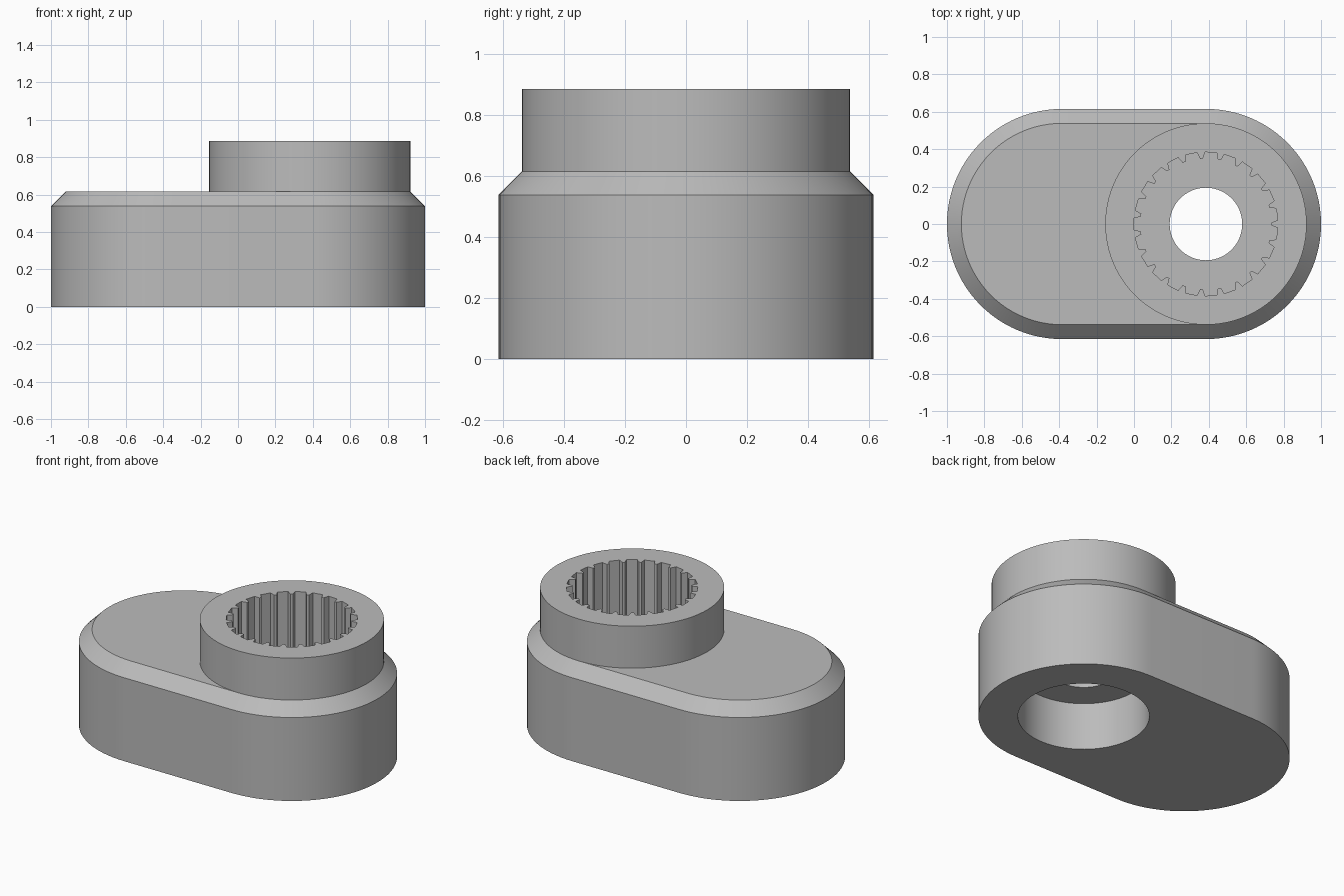
import bpy
import bmesh
from math import cos, sin, pi, radians
from mathutils import Vector

cube = bpy.data.objects.get("Cube")
if cube:
    bpy.data.objects.remove(cube, do_unlink=True)

U = 2 / 26            # design unit
CX = 5 * U            # centre of each rounded end
HALF = 48             # segments in a half circle
TEETH = 23

grey = bpy.data.materials.new("plain_grey")
grey.use_nodes = True
colour = (0.5, 0.5, 0.5, 1)
grey.diffuse_color = colour
grey.node_tree.nodes["Principled BSDF"].inputs["Base Color"].default_value = colour

bm = bmesh.new()


def arc(cx, r, z, start, count):
    """Vertices counter-clockwise from a start angle."""
    return [bm.verts.new((cx + r * cos(start + pi * i / HALF),
                          r * sin(start + pi * i / HALF), z))
            for i in range(count)]


def circle(r, z):
    return arc(CX, r, z, -pi / 2, 2 * HALF)


def stadium(r, z):
    return arc(CX, r, z, -pi / 2, HALF + 1) + arc(-CX, r, z, pi / 2, HALF + 1)


def spline(z):
    """Toothed loop with narrow ridges and wide grooves."""
    loop = []
    for t in range(TEETH):
        for offset, r in ((-0.3, 5), (0.3, 5), (0.42, 4.55), (0.58, 4.55)):
            a = pi + 2 * pi * (t + offset) / TEETH
            loop.append(bm.verts.new((CX + r * U * cos(a), r * U * sin(a), z)))
    return loop


def wall(a, b):
    n = len(a)
    for i in range(n):
        j = (i + 1) % n
        bm.faces.new((a[i], a[j], b[j], b[i]))


def flat_ring(outer, inner):
    """Fill the flat area between two loops."""
    edges = []
    for loop in (outer, inner):
        for i, v in enumerate(loop):
            w = loop[(i + 1) % len(loop)]
            edges.append(bm.edges.get((v, w)) or bm.edges.new((v, w)))
    bmesh.ops.triangle_fill(bm, edges=edges, use_beauty=True,
                            normal=Vector((0, 0, 1)))


# Body: straight wall and chamfer
base = stadium(8 * U, 0)
shoulder = stadium(8 * U, 7 * U)
deck = stadium(7 * U, 8 * U)
wall(base, shoulder)
wall(shoulder, deck)

# Round boss, sharing the deck's rounded end
inner_arc = arc(CX, 7 * U, 8 * U, pi / 2 + pi / HALF, HALF - 1)
boss_foot = deck[:HALF + 1] + inner_arc
boss_rim = circle(7 * U, 11.52 * U)
wall(boss_foot, boss_rim)
bm.faces.new([deck[HALF]] + deck[HALF + 1:] + [deck[0]] + inner_arc[::-1])

# Splined socket
spline_top, spline_floor = spline(11.52 * U), spline(5 * U)
flat_ring(boss_rim, spline_top)
wall(spline_top, spline_floor)

# Screw hole through the web
hole_top, hole_low = circle(2.52 * U, 5 * U), circle(2.52 * U, 4 * U)
flat_ring(spline_floor, hole_top)
wall(hole_top, hole_low)

# Counterbore from below
bore_top, bore_low = circle(5 * U, 4 * U), circle(5 * U, 0)
flat_ring(bore_top, hole_low)
wall(bore_top, bore_low)
flat_ring(base, bore_low)

bmesh.ops.recalc_face_normals(bm, faces=bm.faces[:])
mesh = bpy.data.meshes.new("splined_arm")
bm.to_mesh(mesh)
bm.free()
mesh.materials.append(grey)
arm = bpy.data.objects.new("splined_arm", mesh)
bpy.context.collection.objects.link(arm)

bpy.ops.object.select_all(action='DESELECT')
arm.select_set(True)
bpy.context.view_layer.objects.active = arm
bpy.ops.object.shade_smooth_by_angle(angle=radians(20))
